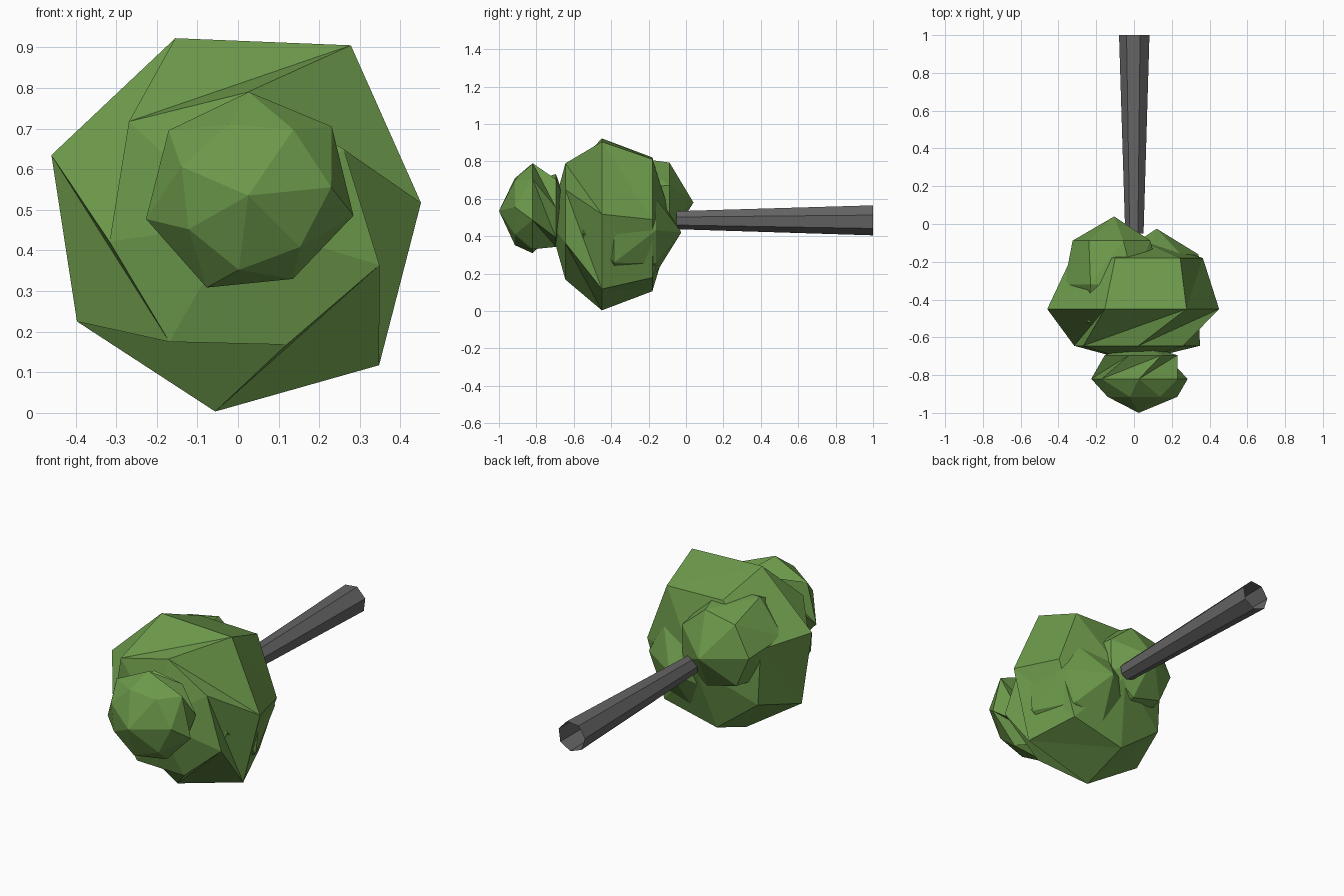
import bpy, bmesh
from math import cos, sin, radians

if "Cube" in bpy.data.objects:
    bpy.data.objects.remove(bpy.data.objects["Cube"])

SIDES = 7


def make_material(name, color):
    mat = bpy.data.materials.new(name)
    mat.diffuse_color = (*color, 1)
    mat.use_nodes = True
    mat.node_tree.nodes["Principled BSDF"].inputs["Base Color"].default_value = mat.diffuse_color
    return mat


leaf = make_material("leaf_green", (0.15, 0.32, 0.07))
bark = make_material("bark_grey", (0.13, 0.13, 0.13))


def make_lathe(name, mat, cx, cz, rings, front=None, back=None):
    """Seven-sided solid along y. rings: (y, [radii], first angle); poles are optional."""
    bm = bmesh.new()
    loops = []
    for y, radii, start in rings:
        loop = []
        for i in range(SIDES):
            a = radians(start + 360 * i / SIDES)
            r = radii[i % len(radii)]
            loop.append(bm.verts.new((cx + r * cos(a), y, cz + r * sin(a))))
        loops.append(loop)
    for a, b in zip(loops, loops[1:]):
        for i in range(SIDES):
            j = (i + 1) % SIDES
            bm.faces.new((a[i], a[j], b[i]))
            bm.faces.new((a[j], b[j], b[i]))
    for pole, loop in ((front, loops[0]), (back, loops[-1])):
        if pole:
            tip = bm.verts.new(pole)
            for i in range(SIDES):
                bm.faces.new((tip, loop[i], loop[(i + 1) % SIDES]))
    bmesh.ops.recalc_face_normals(bm, faces=bm.faces)
    mesh = bpy.data.meshes.new(name)
    bm.to_mesh(mesh)
    bm.free()
    mesh.materials.append(mat)
    obj = bpy.data.objects.new(name, mesh)
    bpy.context.collection.objects.link(obj)
    return obj


# trunk lying along y, open ended
make_lathe("trunk", bark, 0.003, 0.487, [(-0.05, [0.05], 18), (1.0, [0.083], 18)])

# large central foliage clump, its front ring twisted so the sides crease inward
make_lathe("main_foliage", leaf, 0, 0.47,
           [(-0.645, [0.316, 0.32, 0.365, 0.32, 0.34, 0.325, 0.364], 34.5),
            (-0.45, [0.453, 0.516, 0.478, 0.488, 0.466, 0.47, 0.495], 6),
            (-0.18, [0.365, 0.42, 0.365, 0.36, 0.36, 0.37, 0.39], 3)],
           (0, -0.73, 0.47), (0, -0.07, 0.47))

# small clump at the tip of the crown
make_lathe("tip_foliage", leaf, 0.03, 0.54,
           [(-0.915, [0.18, 0.2, 0.19, 0.178, 0.182, 0.175, 0.19], -47),
            (-0.82, [0.26, 0.26, 0.25, 0.254, 0.264, 0.255, 0.235], -12),
            (-0.695, [0.2], -48)],
           (0.025, -1.0, 0.535), (0.03, -0.63, 0.54))

# two clumps beside the trunk
make_lathe("left_foliage", leaf, -0.11, 0.585,
           [(-0.52, [0.2], 30), (-0.32, [0.265], 14), (-0.088, [0.215], 24)],
           (-0.11, -0.62, 0.585), (-0.105, 0.04, 0.58))
make_lathe("right_foliage", leaf, 0.12, 0.42,
           [(-0.55, [0.2], 0), (-0.385, [0.305], -32), (-0.16, [0.22], 3)],
           (0.12, -0.62, 0.42), (0.12, -0.025, 0.42))
